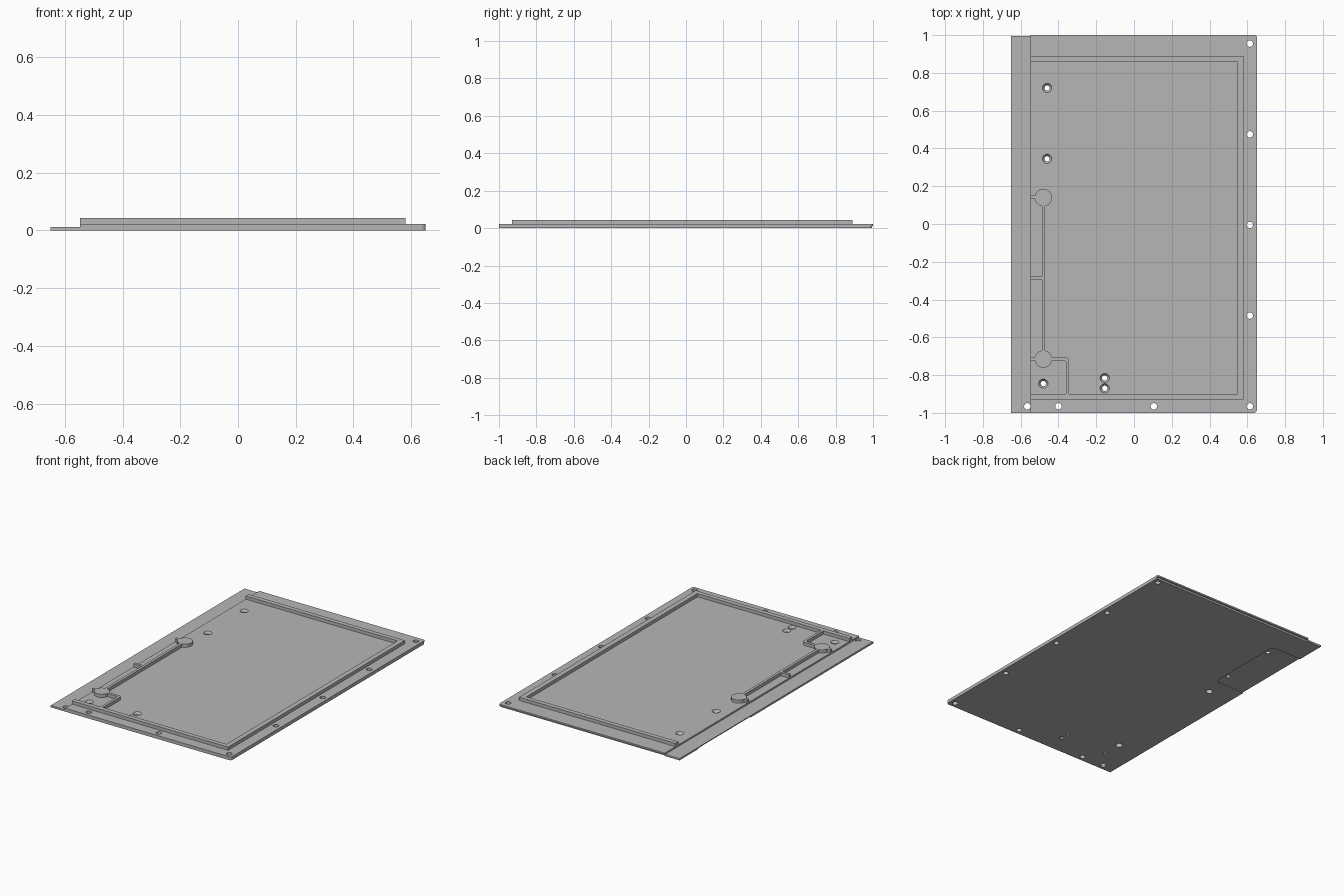
import bpy, bmesh
from mathutils import Vector

if "Cube" in bpy.data.objects:
    bpy.data.objects.remove(bpy.data.objects["Cube"], do_unlink=True)

grey = bpy.data.materials.new("plain grey")
grey.use_nodes = True
colour = (0.47, 0.47, 0.47, 1)
grey.diffuse_color = colour
grey.node_tree.nodes["Principled BSDF"].inputs["Base Color"].default_value = colour

BASE, STRIP, TOP = 0.022, 0.012, 0.043   # heights of plate, side strip and ridges
STEP = -0.547                            # x where the thin strip begins


def finish(name, bm):
    bmesh.ops.recalc_face_normals(bm, faces=bm.faces)
    mesh = bpy.data.meshes.new(name)
    bm.to_mesh(mesh)
    bm.free()
    mesh.materials.append(grey)
    ob = bpy.data.objects.new(name, mesh)
    bpy.context.scene.collection.objects.link(ob)
    return ob


def rounded(points, steps=6):
    """Outline from (x, y) or (x, y, radius) corners."""
    out = []
    for i, p in enumerate(points):
        c = Vector(p[:2])
        if len(p) == 2:
            out.append(c)
            continue
        a = c + (Vector(points[i - 1][:2]) - c).normalized() * p[2]
        b = c + (Vector(points[(i + 1) % len(points)][:2]) - c).normalized() * p[2]
        centre = a + b - c
        for k in range(steps + 1):
            d = a.lerp(b, k / steps) - centre
            out.append(centre + d.normalized() * p[2])
    return out


def slab(name, points, z0, z1):
    bm = bmesh.new()
    face = bm.faces.new([bm.verts.new((p.x, p.y, z0)) for p in rounded(points)])
    ext = bmesh.ops.extrude_face_region(bm, geom=[face])
    verts = [g for g in ext["geom"] if isinstance(g, bmesh.types.BMVert)]
    bmesh.ops.translate(bm, verts=verts, vec=(0, 0, z1 - z0))
    return finish(name, bm)


def box(name, x0, x1, y0, y1, z0, z1):
    return slab(name, [(x0, y0), (x1, y0), (x1, y1), (x0, y1)], z0, z1)


def rounds(name, places, r0, r1, z0, z1):
    """Cylinders or cones at each place, in one mesh."""
    bm = bmesh.new()
    for x, y in places:
        new = bmesh.ops.create_cone(bm, cap_ends=True, segments=32, radius1=r0,
                                    radius2=r1, depth=z1 - z0)
        bmesh.ops.translate(bm, verts=new["verts"], vec=(x, y, (z0 + z1) / 2))
    return finish(name, bm)


def combine(target, others, operation):
    for other in others:
        mod = target.modifiers.new(operation.title(), 'BOOLEAN')
        mod.operation = operation
        mod.solver = 'EXACT'
        mod.object = other
    graph = bpy.context.evaluated_depsgraph_get()
    mesh = bpy.data.meshes.new_from_object(target.evaluated_get(graph))
    target.modifiers.clear()
    target.data = mesh


# Main plate, thin side strip and overhanging back lip
plate = slab("base_plate", [(STEP, -1), (0.65, -1, 0.015), (0.65, 0.988), (STEP, 0.988)], 0, BASE)
strip = box("side_strip", -0.65, STEP, -1, 0.995, 0, STRIP)
lip = slab("back_lip", [(STEP, 0.988), (0.65, 0.988), (0.65, 1, 0.01), (STEP, 1)], STRIP, BASE)
combine(plate, [strip, lip], 'UNION')

# Raised three-sided frame
frame = slab("frame_ridge", [
    (STEP, -0.93), (0.58, -0.93), (0.58, 0.89), (STEP, 0.89),
    (STEP, 0.86), (0.547, 0.86), (0.547, -0.9), (STEP, -0.9)], BASE, TOP)

# Raised channel: two round bosses, a stem, side stubs and an elbow
bosses = [(-0.48, 0.14), (-0.48, -0.715)]
channel = rounds("channel_ridge", bosses, 0.046, 0.046, BASE, TOP)
parts = [box("stem", -0.488, -0.47, -0.7, 0.12, BASE, TOP)]
for y in (0.142, -0.288, -0.713):
    parts.append(box("stub", STEP, -0.478, y - 0.009, y + 0.009, BASE, TOP))
parts.append(slab("elbow", [
    (-0.47, -0.724), (-0.361, -0.724, 0.008), (-0.361, -0.9), (-0.344, -0.9),
    (-0.344, -0.705, 0.02), (-0.47, -0.705)], BASE, TOP))
combine(channel, parts, 'UNION')

# Hole positions
rim = [(0.613, 0.955 - 0.48 * i) for i in range(5)]
rim += [(x, -0.965) for x in (0.105, -0.4, -0.565)]
screws = [(-0.46, 0.72), (-0.46, 0.345), (-0.48, -0.845), (-0.155, -0.815), (-0.155, -0.87)]

# Cutters: rim holes, screw bores, countersinks, boss sockets, underside pocket
sockets = rounds("boss_sockets", bosses, 0.021, 0.021, -0.01, 0.035)
cutters = [
    rounds("rim_holes", rim, 0.017, 0.017, -0.05, 0.1),
    rounds("screw_bores", screws, 0.014, 0.014, -0.05, 0.1),
    rounds("countersinks", screws, 0.014, 0.025, 0.008, BASE + 0.0005),
    sockets,
    slab("underside_pocket", [(-0.7, 0.26), (-0.43, 0.26, 0.035),
                              (-0.43, 0.8, 0.035), (-0.7, 0.8)], -0.02, 0.006),
]
combine(plate, cutters, 'DIFFERENCE')
combine(channel, [sockets], 'DIFFERENCE')

for helper in [strip, lip] + parts + cutters:
    bpy.data.objects.remove(helper, do_unlink=True)

# Smooth round walls, keep edges sharp
for ob in (plate, frame, channel):
    bpy.ops.object.select_all(action='DESELECT')
    ob.select_set(True)
    bpy.context.view_layer.objects.active = ob
    bpy.ops.object.shade_smooth_by_angle(angle=0.5)
